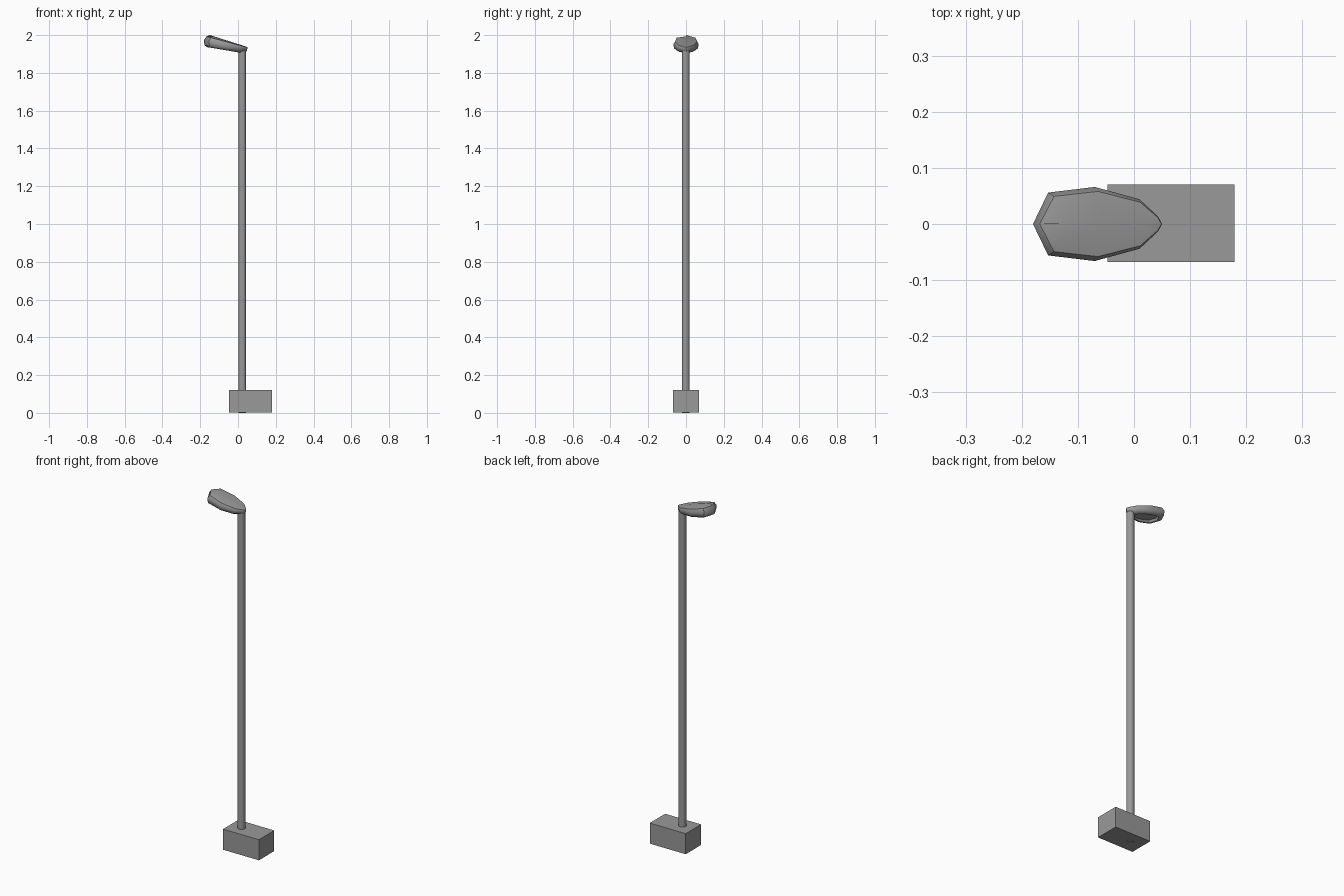
import bpy, bmesh

if "Cube" in bpy.data.objects:
    bpy.data.objects.remove(bpy.data.objects["Cube"])

POLE_X, POLE_R = 0.023, 0.02

grey = bpy.data.materials.new("dark_grey")
grey.diffuse_color = (0.32, 0.32, 0.32, 1)
grey.use_nodes = True
grey.node_tree.nodes["Principled BSDF"].inputs["Base Color"].default_value = grey.diffuse_color

# Base block
bpy.ops.mesh.primitive_cube_add(size=1, location=(0.066, 0.001, 0.0615))
base = bpy.context.object
base.name = "base_block"
base.scale = (0.226, 0.138, 0.117)

# Pole, just poking through the underside of the base
bpy.ops.mesh.primitive_cylinder_add(vertices=16, radius=POLE_R, depth=1.92,
                                    location=(POLE_X, -0.001, 0.96))
pole = bpy.context.object
pole.name = "pole"
bpy.ops.object.shade_smooth_by_angle()

# Lamp head: plan outline, mirrored over y = 0
half = [(-0.18, 0), (-0.153, 0.056), (-0.07, 0.066),
        (0.01, 0.044), (0.043, 0.013), (0.05, 0)]
outline = half + [(x, -y) for x, y in half[-2:0:-1]]


def ring(bm, left, right, sy, z_left, z_right, lift=0.0):
    """Copy of the outline fitted between two x limits on a sloping plane."""
    verts = []
    for x, y in outline:
        t = (x + 0.18) / 0.23
        verts.append(bm.verts.new((left + t * (right - left), y * sy,
                                   z_left + t * (z_right - z_left) + lift)))
    return verts


bm = bmesh.new()
rings = [
    ring(bm, -0.148, 0.047, 0.0, 2.0, 1.938),      # top ridge
    ring(bm, -0.168, 0.049, 0.88, 1.993, 1.936),   # shoulder
    ring(bm, -0.180, 0.050, 1.0, 1.974, 1.930),    # widest line
    ring(bm, -0.178, 0.047, 0.97, 1.946, 1.916),   # lower side
    ring(bm, -0.162, 0.025, 0.80, 1.936, 1.906),   # bottom rim
    ring(bm, -0.150, 0.010, 0.68, 1.935, 1.907),   # inner rim
    ring(bm, -0.144, 0.002, 0.62, 1.935, 1.907, 0.012),  # lens recess
]
n = len(outline)
for a, b in zip(rings, rings[1:]):
    for i in range(n):
        j = (i + 1) % n
        bm.faces.new((a[i], a[j], b[j], b[i]))
bm.faces.new(rings[-1])
bmesh.ops.remove_doubles(bm, verts=bm.verts, dist=0.0001)
bmesh.ops.recalc_face_normals(bm, faces=bm.faces)
mesh = bpy.data.meshes.new("lamp_head")
bm.to_mesh(mesh)
bm.free()
head = bpy.data.objects.new("lamp_head", mesh)
bpy.context.collection.objects.link(head)
bpy.ops.object.select_all(action='DESELECT')
head.select_set(True)
bpy.context.view_layer.objects.active = head
bpy.ops.object.shade_smooth_by_angle(angle=0.9)

for part in (base, pole, head):
    part.data.materials.append(grey)
